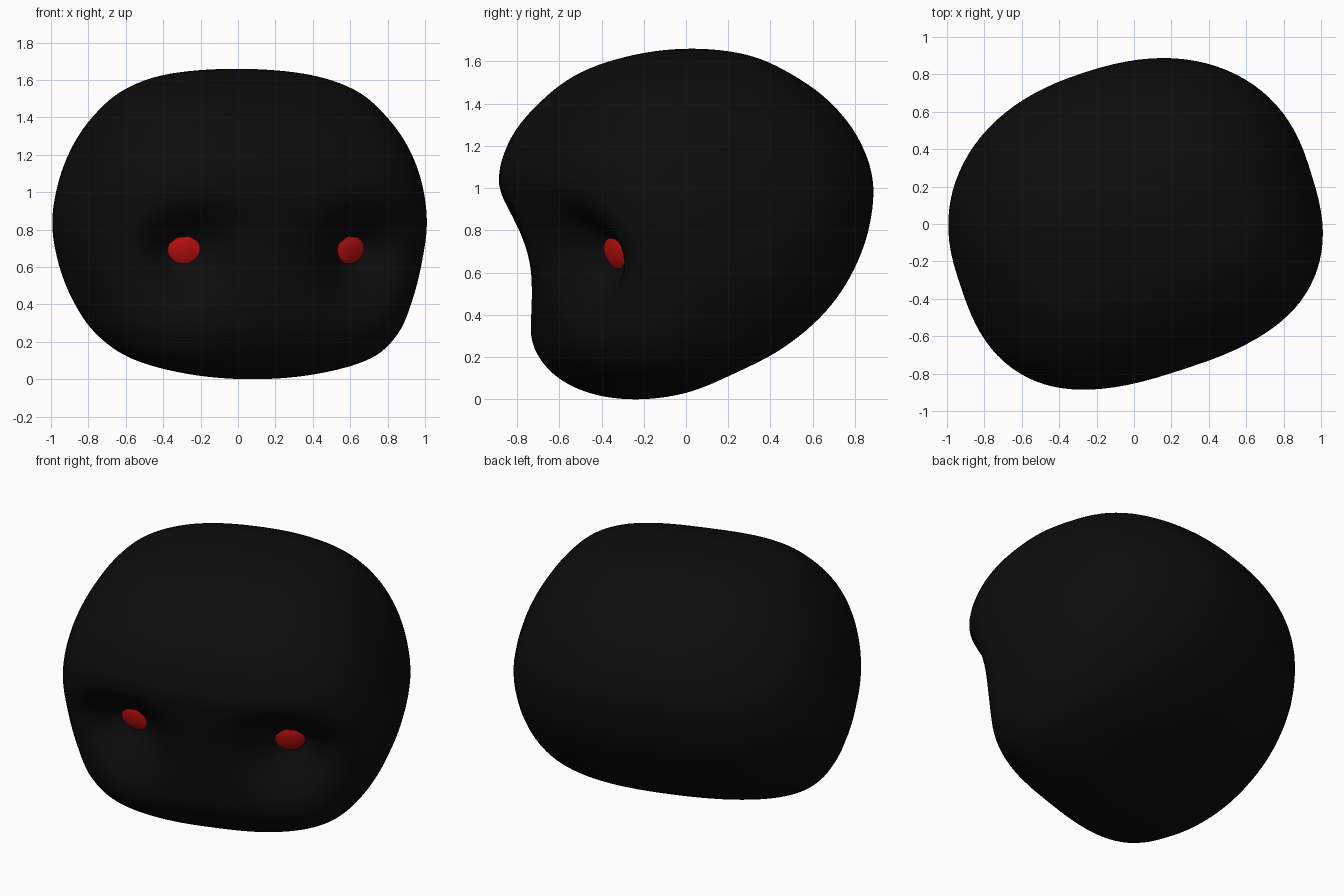
import bpy, bmesh, math
from mathutils import Matrix, Vector

cube = bpy.data.objects.get("Cube")
if cube:
    bpy.data.objects.remove(cube, do_unlink=True)

TURN = Matrix.Rotation(math.radians(18), 4, 'Z')   # whole head looks a little to its left
SEGMENTS, STEPS = 96, 6


def material(name, color, roughness):
    mat = bpy.data.materials.new(name)
    mat.use_nodes = True
    mat.diffuse_color = color
    bsdf = mat.node_tree.nodes["Principled BSDF"]
    bsdf.inputs["Base Color"].default_value = color
    bsdf.inputs["Roughness"].default_value = roughness
    return mat


def finish(bm, name, mat, matrix):
    mesh = bpy.data.meshes.new(name)
    bmesh.ops.recalc_face_normals(bm, faces=bm.faces)
    bm.to_mesh(mesh)
    bm.free()
    mesh.transform(matrix)
    mesh.materials.append(mat)
    mesh.polygons.foreach_set("use_smooth", [True] * len(mesh.polygons))
    obj = bpy.data.objects.new(name, mesh)
    bpy.context.collection.objects.link(obj)
    return obj


black = material("soft black", (0.004, 0.004, 0.004, 1), 0.8)
red = material("eye red", (0.55, 0.005, 0.005, 1), 0.6)

# Head profile from chin to crown: half width, front depth, back depth
profile = [
    (0.00, -0.25, -0.25), (0.35, -0.42, -0.05), (0.65, -0.55, 0.14),
    (0.81, -0.65, 0.40), (0.90, -0.70, 0.61), (0.96, -0.74, 0.75),
    (0.985, -0.79, 0.83), (0.95, -0.82, 0.85), (0.875, -0.76, 0.78),
    (0.76, -0.62, 0.64), (0.61, -0.44, 0.45), (0.37, -0.20, 0.26),
    (0.00, 0.03, 0.03)]
LAST = len(profile) - 1


def mirrored_row(i):
    """Row i, continued past each pole with its sides swapped."""
    if 0 <= i <= LAST:
        return Vector(profile[i])
    w, f, b = profile[-i if i < 0 else 2 * LAST - i]
    return Vector((-w, b, f))


def row_at(t):
    i = min(int(t), LAST - 1)
    s = t - i
    p, q, r, e = (mirrored_row(i + k) for k in (-1, 0, 1, 2))
    return 0.5 * (2 * q + (r - p) * s + (2 * p - 5 * q + 4 * r - e) * s ** 2
                  + (3 * q - p - 3 * r + e) * s ** 3)


def socket(u, v, z):
    """Depth of the eye hollow, steep under the brow and gentle on the cheek."""
    if v > 0:
        return 0
    du = abs(u) - 0.47
    dz = z - 0.70
    across = (du / (0.20 if du < 0 else 0.24)) ** 2
    along = (dz / (0.17 if dz > 0 else 0.25)) ** 2
    return 0.25 * math.exp(-across - along) * min(1, -v / 0.3)


def power(x, n):
    return math.copysign(abs(x) ** (2 / n), x)


def head_point(t, k):
    w, f, b = row_at(t)
    z = 0.83 * (1 - math.cos(math.pi * t / LAST))
    a = 2 * math.pi * k / SEGMENTS
    n = 2.9 if math.sin(a) < 0 else 2.3        # squarer face, rounder back
    u = w * power(math.cos(a), n)
    v = (f + b) / 2 + (b - f) / 2 * power(math.sin(a), n)
    return Vector((u, v + socket(u, v, z), z))


# Head: stacked rings closed by a point at each end
bm = bmesh.new()
rings = [[bm.verts.new(head_point(j / STEPS, k)) for k in range(SEGMENTS)]
         for j in range(1, LAST * STEPS)]
for low, high in zip(rings, rings[1:]):
    for k in range(SEGMENTS):
        m = (k + 1) % SEGMENTS
        bm.faces.new((low[k], low[m], high[m], high[k]))
for ring, t in ((rings[0], 0), (rings[-1], LAST)):
    tip = bm.verts.new(head_point(t, 0))
    for k in range(SEGMENTS):
        bm.faces.new((ring[k], ring[(k + 1) % SEGMENTS], tip))
finish(bm, "head", black, TURN)

# Eyes: flattened balls set in the hollows, looking outward and slightly down
for side, name in ((-1, "right_eye"), (1, "left_eye")):
    bm = bmesh.new()
    bmesh.ops.create_uvsphere(bm, u_segments=40, v_segments=20, radius=1)
    place = (Matrix.Translation((side * 0.445, -0.455, 0.70))
             @ Matrix.Rotation(math.radians(side * 14), 4, 'Z')
             @ Matrix.Rotation(math.radians(18), 4, 'X')
             @ Matrix.Diagonal((0.15, 0.07, 0.125, 1)))
    finish(bm, name, red, TURN @ place)
